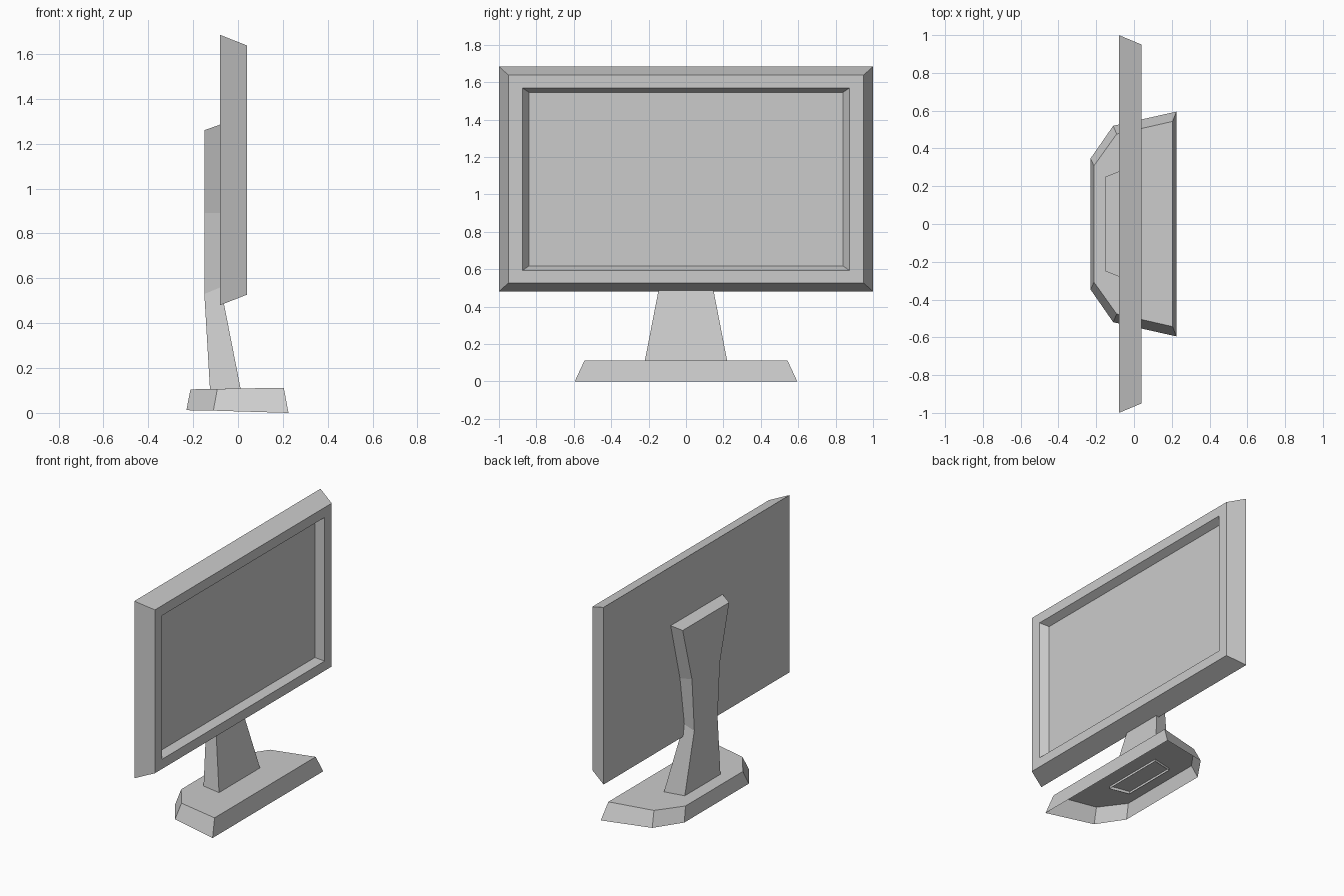
import bpy, bmesh

if "Cube" in bpy.data.objects:
    bpy.data.objects.remove(bpy.data.objects["Cube"])


def loft(name, rings, cap_start=False, cap_end=False):
    """Skin a list of equal-length point rings into one flat-shaded object."""
    bm = bmesh.new()
    loops = [[bm.verts.new(p) for p in ring] for ring in rings]
    n = len(loops[0])
    for a, b in zip(loops, loops[1:]):
        for i in range(n):
            j = (i + 1) % n
            bm.faces.new((a[i], a[j], b[j], b[i]))
    if cap_start:
        bm.faces.new(loops[0][::-1])
    if cap_end:
        bm.faces.new(loops[-1])
    bmesh.ops.recalc_face_normals(bm, faces=bm.faces)
    mesh = bpy.data.meshes.new(name)
    bm.to_mesh(mesh)
    bm.free()
    obj = bpy.data.objects.new(name, mesh)
    bpy.context.collection.objects.link(obj)
    return obj


def mirrored(half):
    """Close a half outline (y > 0) into a ring symmetric about y = 0."""
    return half + [(x, -y, z) for x, y, z in reversed(half)]


# Screen housing: tapered box with a bevelled display recess facing +x
def screen_ring(x, y, z0, z1):
    return mirrored([(x, y, z0), (x, y, z1)])


loft("screen_housing", [
    screen_ring(-0.08, 1.0, 0.48, 1.685),
    screen_ring(0.04, 0.95, 0.527, 1.638),
    screen_ring(0.04, 0.875, 0.593, 1.57),
    screen_ring(-0.01, 0.84, 0.617, 1.546),
], cap_start=True, cap_end=True)

# Base: six-sided hollow foot, open underneath and slightly tilted
base_bottom = [(0.225, 0.595, 0.0), (-0.11, 0.52, 0.01), (-0.23, 0.347, 0.012)]
base_top = [(0.204, 0.543, 0.112), (-0.092, 0.476, 0.107), (-0.212, 0.308, 0.105)]
loft("base", [mirrored(base_bottom), mirrored(base_top)], cap_end=True)

# Neck: waisted support, open end pushed through the base plate
# (front x, front half width, front z, back x, back half width, back z)
neck_sections = [
    (0.015, 0.224, 0.09, -0.124, 0.194, 0.09),
    (-0.077, 0.133, 0.56, -0.15, 0.125, 0.53),
    (-0.077, 0.18, 0.89, -0.15, 0.15, 0.89),
    (-0.077, 0.28, 1.286, -0.15, 0.25, 1.26),
]
loft("neck", [mirrored([(fx, fy, fz), (bx, by, bz)])
              for fx, fy, fz, bx, by, bz in neck_sections], cap_end=True)
